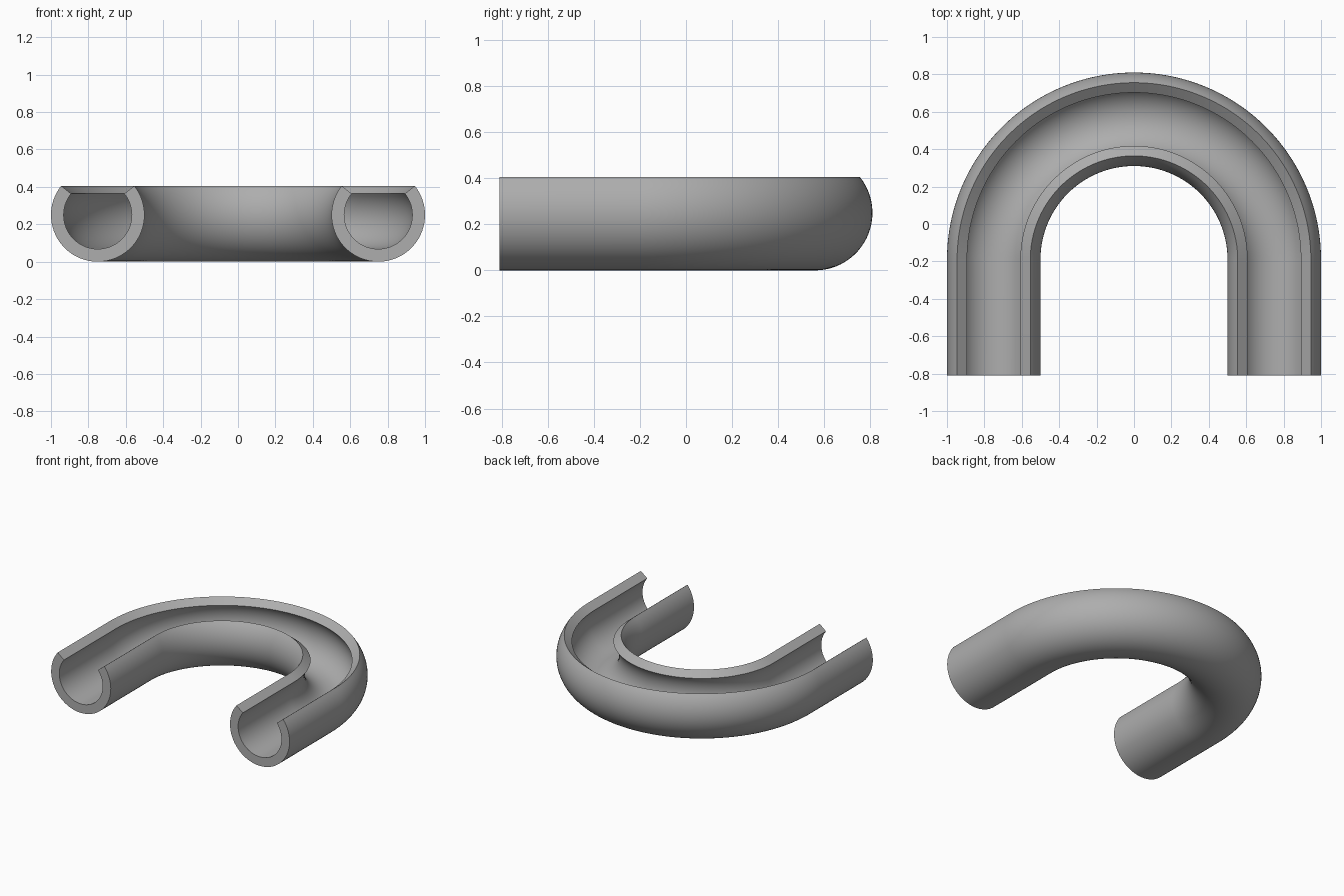
import bpy
import bmesh
from math import cos, sin, pi, radians

if "Cube" in bpy.data.objects:
    bpy.data.objects.remove(bpy.data.objects["Cube"])

OUTER, INNER = 0.25, 0.182      # wall radii of the channel
BEND, BEND_Y = 0.75, -0.19      # centreline radius and centre of the bend
FRONT_Y = -0.81                 # open ends
LIP = radians(38.5)             # how far the wall rises past its widest point
ARC_STEPS, BEND_STEPS = 48, 96

grey = bpy.data.materials.new("plain grey")
grey.use_nodes = True
colour = (0.42, 0.42, 0.42, 1)
grey.diffuse_color = colour
grey.node_tree.nodes["Principled BSDF"].inputs["Base Color"].default_value = colour

# C-shaped section: outer arc under the channel, then inner arc back
angles = [LIP - (pi + 2 * LIP) * i / ARC_STEPS for i in range(ARC_STEPS + 1)]
section = [(OUTER * cos(a), OUTER * sin(a)) for a in angles]
section += [(INNER * cos(a), INNER * sin(a)) for a in reversed(angles)]

# U-shaped path: straight leg, half-circle bend, straight leg
# each station holds its centre y and the sweep angle
stations = [(FRONT_Y, 0)]
stations += [(BEND_Y, pi * i / BEND_STEPS) for i in range(BEND_STEPS + 1)]
stations += [(FRONT_Y, pi)]

# Sweep the section along the path
bm = bmesh.new()
rings = [[bm.verts.new(((BEND + r) * cos(t), y + (BEND + r) * sin(t), OUTER + h))
          for r, h in section] for y, t in stations]
count = len(section)
for ring, following in zip(rings, rings[1:]):
    for i in range(count):
        j = (i + 1) % count
        bm.faces.new((ring[i], ring[j], following[j], following[i]))

# Close the wall thickness at both open ends
for ring in (rings[0], rings[-1]):
    for i in range(ARC_STEPS):
        bm.faces.new((ring[i], ring[i + 1], ring[count - 2 - i], ring[count - 1 - i]))
bmesh.ops.recalc_face_normals(bm, faces=bm.faces)

mesh = bpy.data.meshes.new("curved_channel")
bm.to_mesh(mesh)
bm.free()
mesh.materials.append(grey)
channel = bpy.data.objects.new("curved_channel", mesh)
bpy.context.collection.objects.link(channel)

# Smooth walls with crisp rims
bpy.ops.object.select_all(action="DESELECT")
channel.select_set(True)
bpy.context.view_layer.objects.active = channel
bpy.ops.object.shade_smooth_by_angle(angle=radians(30))
